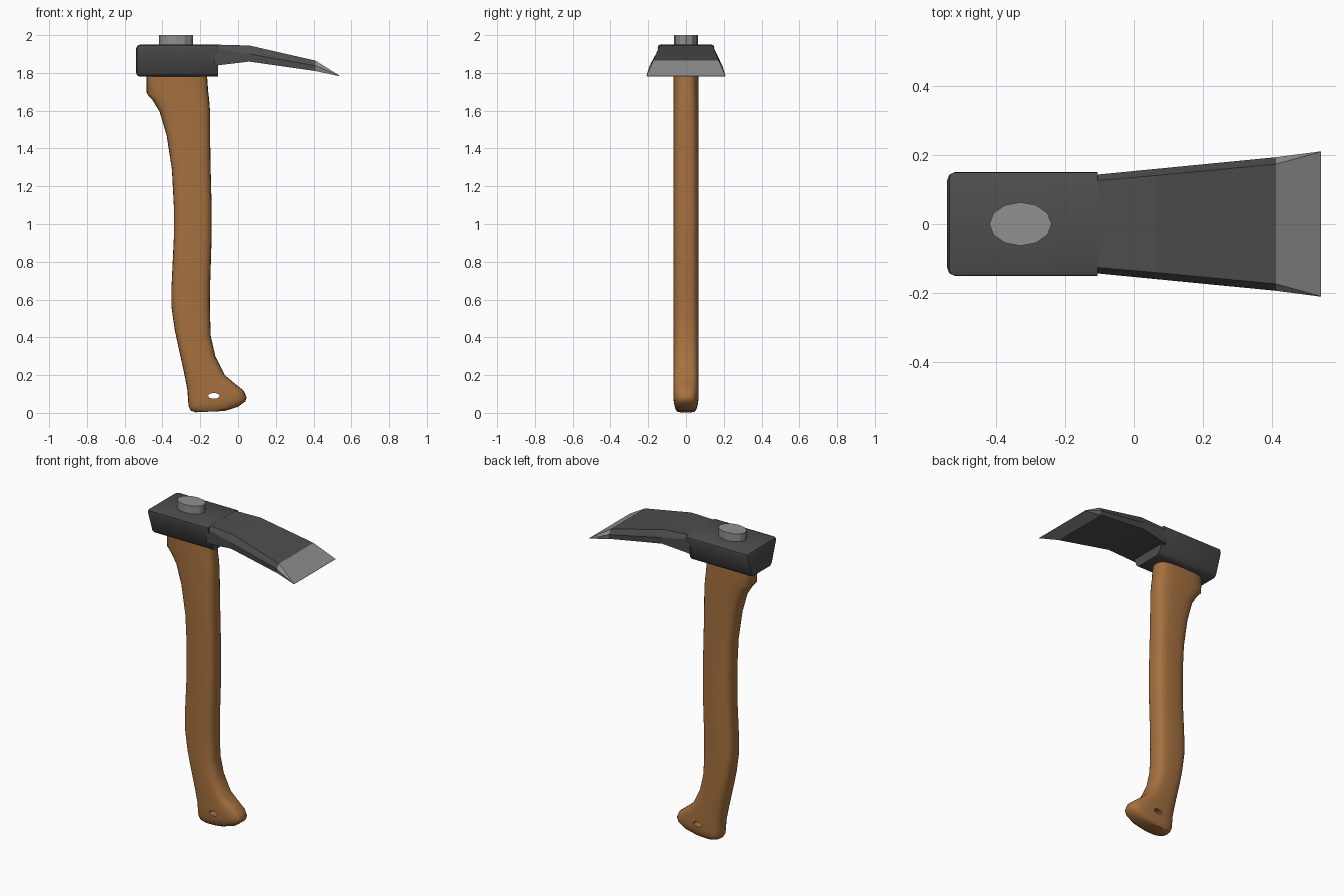
import bpy, bmesh
from math import cos, sin, pi, copysign

if "Cube" in bpy.data.objects:
    bpy.data.objects.remove(bpy.data.objects["Cube"])


def material(name, rgb):
    m = bpy.data.materials.new(name)
    m.diffuse_color = (*rgb, 1)
    m.use_nodes = True
    m.node_tree.nodes["Principled BSDF"].inputs["Base Color"].default_value = m.diffuse_color
    return m


wood = material("wood", (0.38, 0.165, 0.05))
dark = material("dark_steel", (0.075, 0.075, 0.075))
steel = material("ground_steel", (0.28, 0.28, 0.28))


def loft(name, rings, mat, smooth=None, bevel=None):
    """Skin a list of closed rings, capping both ends."""
    bm = bmesh.new()
    vs = [[bm.verts.new(p) for p in r] for r in rings]
    n = len(rings[0])
    for a, b in zip(vs, vs[1:]):
        for i in range(n):
            j = (i + 1) % n
            bm.faces.new((a[i], a[j], b[j], b[i]))
    bm.faces.new(vs[0][::-1])
    bm.faces.new(vs[-1])
    if bevel:
        edges = [e for e in bm.edges if bevel(e)]
        bmesh.ops.bevel(bm, geom=edges, offset=0.022, segments=2,
                        profile=0.5, affect='EDGES')
    bmesh.ops.remove_doubles(bm, verts=bm.verts, dist=1e-5)
    bmesh.ops.recalc_face_normals(bm, faces=bm.faces)
    me = bpy.data.meshes.new(name)
    bm.to_mesh(me)
    bm.free()
    me.materials.append(mat)
    ob = bpy.data.objects.new(name, me)
    bpy.context.collection.objects.link(ob)
    if smooth:
        bpy.ops.object.select_all(action='DESELECT')
        ob.select_set(True)
        bpy.context.view_layer.objects.active = ob
        bpy.ops.object.shade_smooth_by_angle(angle=smooth)
    return ob


def oval(a, b, half_y, n, power):
    """Rounded ring between back point a and front point b in the xz plane."""
    out = []
    for i in range(n):
        t = 2 * pi * i / n
        c = copysign(abs(cos(t)) ** (2 / power), cos(t))
        s = copysign(abs(sin(t)) ** (2 / power), sin(t))
        f = (c + 1) / 2
        out.append((a[0] + (b[0] - a[0]) * f, half_y * s,
                    a[1] + (b[1] - a[1]) * f))
    return out


# Handle: back point, front point and half thickness from bottom to top
sections = [
    (-.225, .003, -.07, .010, .045), (-.25, .012, 0, .032, .056),
    (-.262, .035, .038, .06, .063), (-.264, .065, .046, .082, .066),
    (-.268, .12, .03, .118, .066), (-.28, .185, -.025, .162, .066),
    (-.296, .26, -.07, .20, .066), (-.318, .36, -.12, .30, .066),
    (-.335, .44, -.145, .41, .066), (-.352, .56, -.149, .56, .066),
    (-.352, .67, -.148, .67, .066), (-.34, .92, -.14, .92, .066),
    (-.34, 1.10, -.14, 1.10, .066), (-.35, 1.29, -.145, 1.29, .066),
    (-.378, 1.47, -.148, 1.47, .066), (-.415, 1.595, -.148, 1.595, .066),
    (-.455, 1.66, -.153, 1.66, .066), (-.483, 1.69, -.158, 1.70, .066),
    (-.485, 1.80, -.165, 1.80, .066)]
handle = loft("handle", [oval((a, b), (c, d), h, 28, 3.2)
                         for a, b, c, d, h in sections], wood, 0.8)

# Lanyard hole
cutter = loft("hole_cutter", [[(-.128 + .03 * cos(2 * pi * i / 16), y,
                                .09 + .015 * sin(2 * pi * i / 16))
                               for i in range(16)] for y in (-.2, .2)], wood)
cutter.hide_render = True
cutter.hide_viewport = True
cut = handle.modifiers.new("lanyard_hole", 'BOOLEAN')
cut.object = cutter
cut.solver = 'EXACT'

# Head block: narrower below, rounded on the poll end and long edges
loft("head_block", [[(x, -.10, 1.78), (x, .10, 1.78), (x, .157, 1.95),
                     (x, -.157, 1.95)] for x in (-.54, -.105)], dark, 0.6,
     bevel=lambda e: not all(v.co.x > -.2 for v in e.verts))


# Blade: x, top z, ridge z, bottom z, top half width, outer half width
def blade_ring(x, top, ridge, low, wi, wo):
    return [(x, -wi, top), (x, wi, top), (x, wo, ridge),
            (x, wo * .98, low), (x, -wo * .98, low), (x, -wo, ridge)]


root = blade_ring(-.125, 1.95, 1.93, 1.838, .124, .141)
bend = blade_ring(.06, 1.945, 1.90, 1.86, .140, .159)
front = blade_ring(.41, 1.865, 1.838, 1.81, .173, .193)
tip = blade_ring(.54, 1.784, 1.783, 1.782, .209, .210)
loft("blade", [root, bend, front], dark)
loft("cutting_edge", [front, tip], steel)

# Handle end showing through the eye
loft("eye_peg", [[(-.328 + .09 * cos(pi * i / 6), .063 * sin(pi * i / 6), z)
                  for i in range(12)] for z in (1.93, 2.0)], steel)
